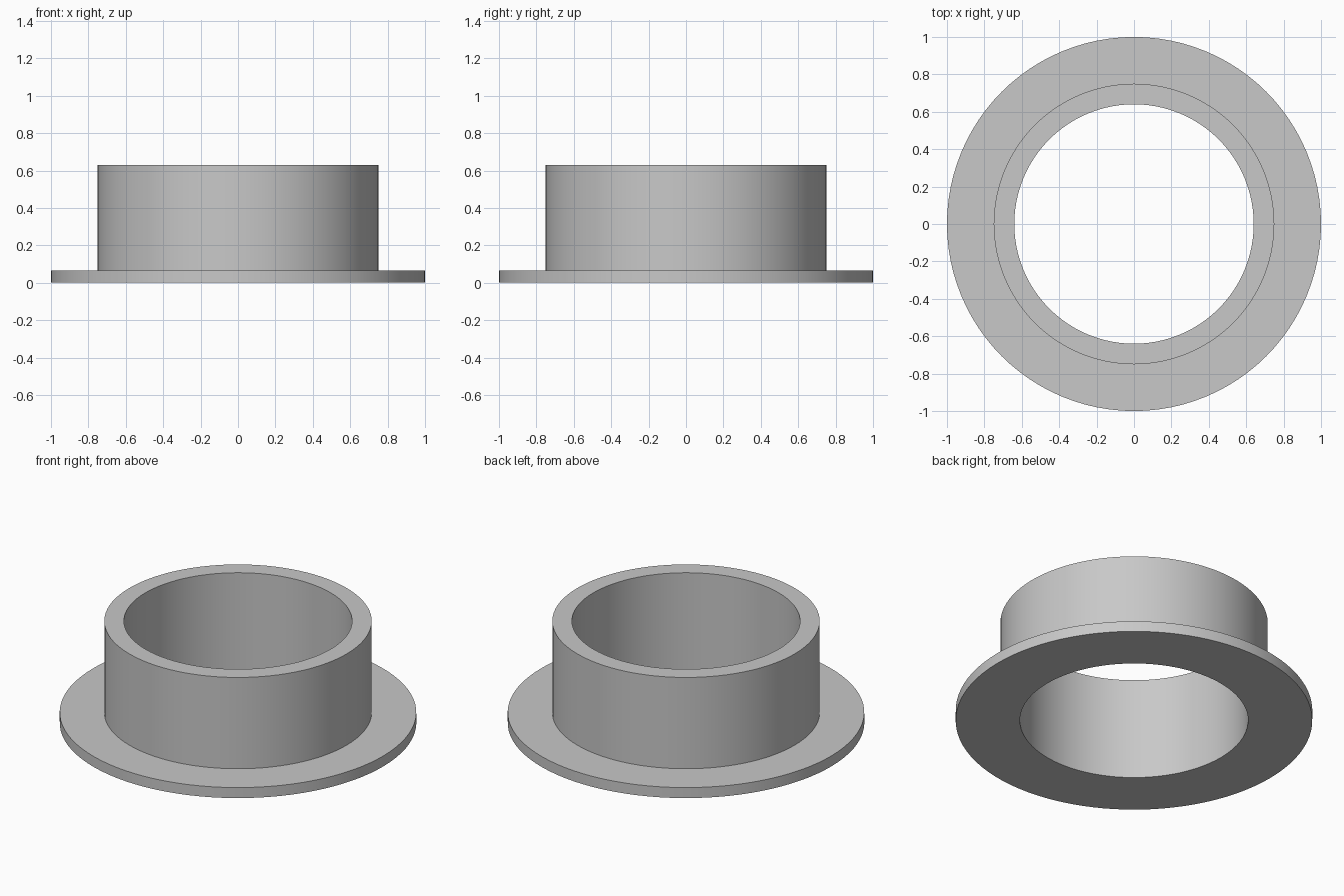
import bpy
import bmesh
import math

cube = bpy.data.objects.get("Cube")
if cube:
    bpy.data.objects.remove(cube, do_unlink=True)

SEGMENTS = 96
BORE, SLEEVE, FLANGE = 0.64, 0.75, 1.0
FLANGE_TOP, HEIGHT = 0.065, 0.63

grey = bpy.data.materials.new("plain grey")
grey.use_nodes = True
colour = (0.58, 0.58, 0.58, 1)
grey.diffuse_color = colour
grey.node_tree.nodes["Principled BSDF"].inputs["Base Color"].default_value = colour


def lathe(name, profile):
    """Revolve a closed (radius, height) profile around z."""
    bm = bmesh.new()
    rings = []
    for i in range(SEGMENTS):
        a = math.tau * i / SEGMENTS
        rings.append([bm.verts.new((r * math.cos(a), r * math.sin(a), z))
                      for r, z in profile])
    n = len(profile)
    for i, ring in enumerate(rings):
        following = rings[(i + 1) % SEGMENTS]
        for j in range(n):
            k = (j + 1) % n
            bm.faces.new((ring[j], following[j], following[k], ring[k]))
    bmesh.ops.recalc_face_normals(bm, faces=bm.faces[:])
    mesh = bpy.data.meshes.new(name)
    bm.to_mesh(mesh)
    bm.free()
    mesh.materials.append(grey)
    obj = bpy.data.objects.new(name, mesh)
    bpy.context.collection.objects.link(obj)
    bpy.ops.object.select_all(action='DESELECT')
    obj.select_set(True)
    bpy.context.view_layer.objects.active = obj
    bpy.ops.object.shade_smooth_by_angle(angle=math.radians(30))
    return obj


# Sleeve and flange as one solid with a straight bore
lathe("flanged_bushing", [
    (BORE, 0), (FLANGE, 0), (FLANGE, FLANGE_TOP),
    (SLEEVE, FLANGE_TOP), (SLEEVE, HEIGHT), (BORE, HEIGHT),
])
